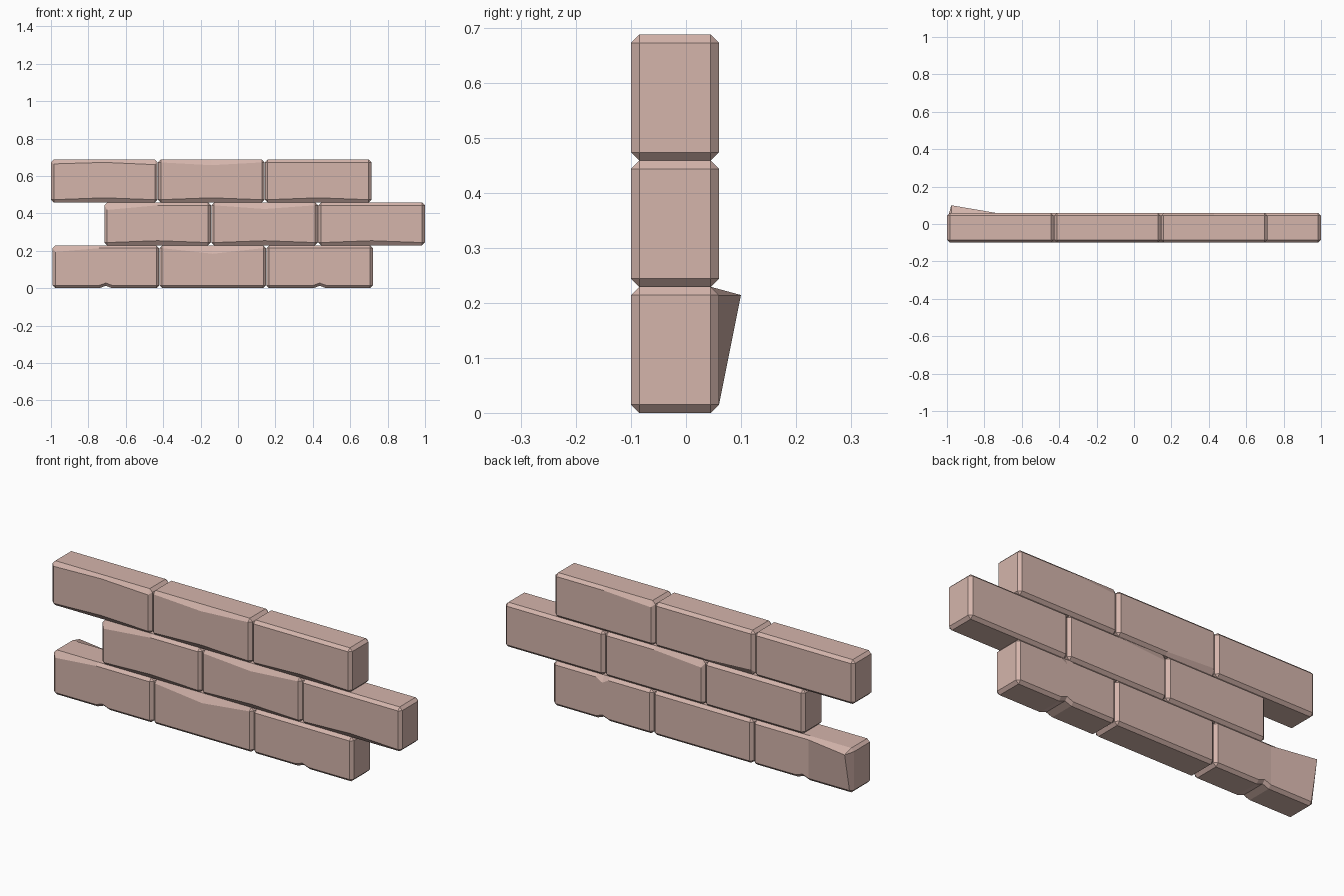
import bpy, bmesh
from mathutils import Vector, Matrix

if "Cube" in bpy.data.objects:
    bpy.data.objects.remove(bpy.data.objects["Cube"])

LENGTH, PITCH, HEIGHT, CHAMFER = 0.57, 0.572, 0.2293, 0.015
FRONT, BACK = -0.10, 0.06

clay = bpy.data.materials.new("pale red clay")
clay.diffuse_color = (0.66, 0.46, 0.41, 1)
clay.use_nodes = True
clay.node_tree.nodes["Principled BSDF"].inputs["Base Color"].default_value = clay.diffuse_color


def brick(name, x0, z0, chips, notch):
    """Chamfered block; chips = (x side -1/0/1, front?, top?, shift)."""
    x1, z1 = x0 + LENGTH, z0 + HEIGHT
    mid = (x0 + x1) / 2
    bm = bmesh.new()
    size = Matrix.Diagonal((LENGTH, BACK - FRONT, HEIGHT, 1))
    place = Matrix.Translation((mid, (FRONT + BACK) / 2, (z0 + z1) / 2))
    bmesh.ops.create_cube(bm, size=1, matrix=place @ size)
    bmesh.ops.bevel(bm, geom=bm.edges[:], offset=CHAMFER, segments=1,
                    profile=0.5, affect='EDGES')
    # extra loops for chipped edges
    cuts = [-0.035, 0, 0.035] if notch else [0]
    for c in cuts:
        bmesh.ops.bisect_plane(bm, geom=bm.verts[:] + bm.edges[:] + bm.faces[:],
                               plane_co=(mid + c, 0, 0), plane_no=(1, 0, 0))
    # notch across the underside
    if notch:
        for v in bm.verts:
            if abs(v.co.x - mid) < 0.005 and v.co.z < z0 + 0.05:
                v.co.z += 0.013
    # worn edges: shift the face-side vertex of the chamfer
    for side, front, top, shift in chips:
        target = Vector((mid + side * (LENGTH / 2 - CHAMFER),
                         FRONT if front else BACK,
                         z1 - CHAMFER if top else z0 + CHAMFER))
        v = min(bm.verts, key=lambda p: (p.co - target).length)
        v.co += Vector(shift)
    bmesh.ops.triangulate(bm, faces=[f for f in bm.faces if len(f.verts) > 4])
    bmesh.ops.recalc_face_normals(bm, faces=bm.faces[:])
    me = bpy.data.meshes.new(name)
    bm.to_mesh(me)
    bm.free()
    me.materials.append(clay)
    bpy.context.collection.objects.link(bpy.data.objects.new(name, me))


# wear per brick, left to right in each course
courses = [
    ("bottom", -0.992, [
        [(-1, 1, 1, (0, 0, -0.02)), (-1, 0, 1, (0, 0.04, 0))],
        [(0, 1, 1, (0, 0, -0.03))],
        [(0, 0, 1, (0, 0, -0.02))]]),
    ("middle", -0.715, [
        [(-1, 1, 1, (0, 0, -0.025))],
        [(0, 1, 1, (0, 0, -0.02)), (-1, 0, 1, (0, 0, -0.02))],
        []]),
    ("top", -1.0, [
        [(1, 1, 1, (0, 0, -0.012)), (-1, 1, 1, (0, 0, -0.008))],
        [(0, 1, 1, (0, 0, -0.015)), (-1, 0, 0, (0, 0, 0.015))],
        [(-1, 0, 1, (0, 0, -0.015))]]),
]
for row, (label, start, wear) in enumerate(courses):
    for i, chips in enumerate(wear):
        # upper courses have a worn lower front edge
        if row:
            chips = chips + [(0, 1, 0, (0, 0, 0.01))]
        brick(f"{label}_brick_{i + 1}", start + i * PITCH, row * HEIGHT,
              chips, row == 0 and i != 1)
